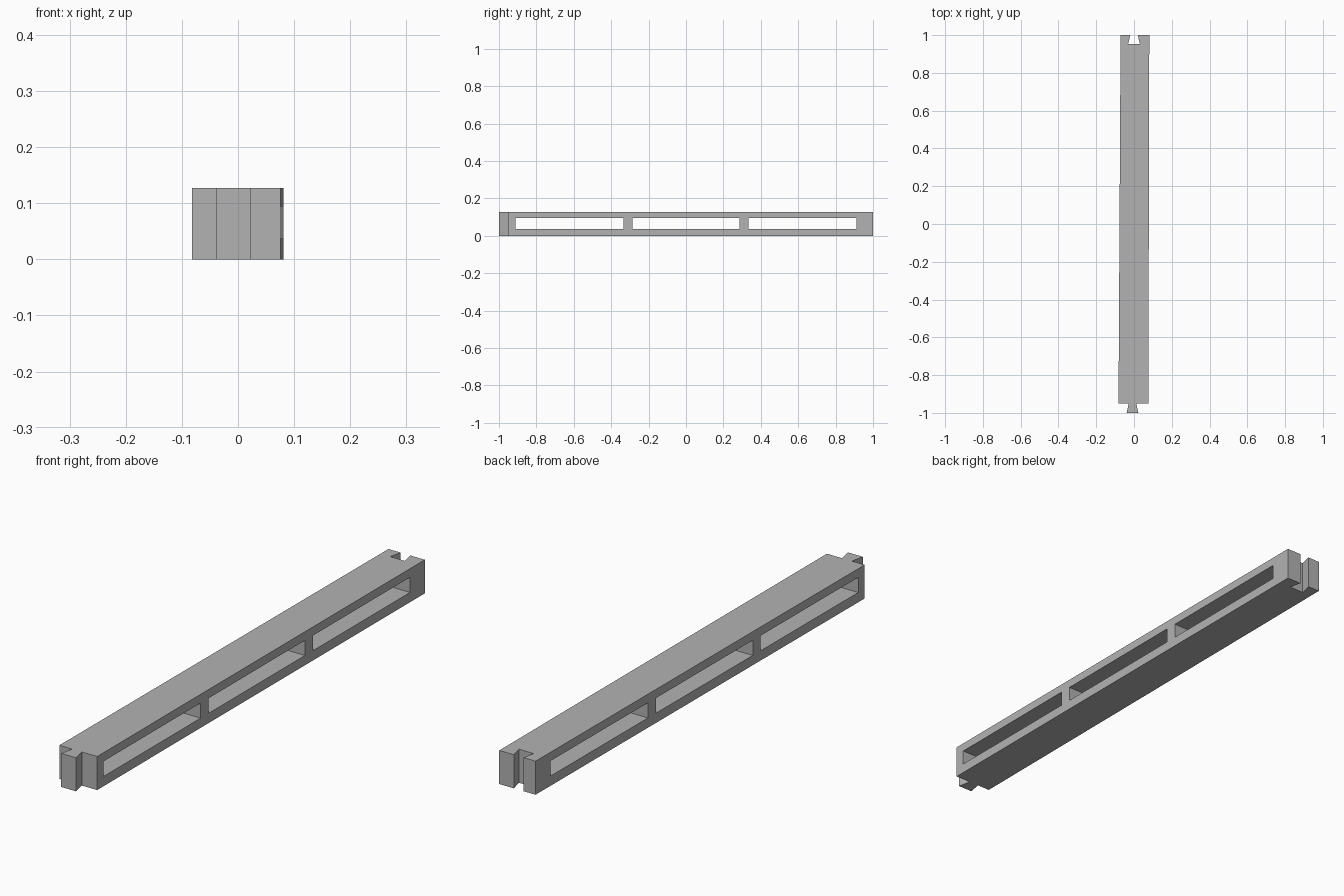
import bpy, bmesh

cube = bpy.data.objects.get("Cube")
if cube:
    bpy.data.objects.remove(cube, do_unlink=True)

HEIGHT = 0.127

grey = bpy.data.materials.new("plain_grey")
grey.use_nodes = True
grey.diffuse_color = (0.45, 0.45, 0.45, 1)
grey.node_tree.nodes["Principled BSDF"].inputs["Base Color"].default_value = grey.diffuse_color


def extrude_outline(name, points, z0, z1):
    """Make a closed prism from a plan outline."""
    bm = bmesh.new()
    base = bm.faces.new([bm.verts.new((x, y, z0)) for x, y in points])
    top = bmesh.ops.extrude_face_region(bm, geom=[base])["geom"]
    moved = [v for v in top if isinstance(v, bmesh.types.BMVert)]
    bmesh.ops.translate(bm, verts=moved, vec=(0, 0, z1 - z0))
    bmesh.ops.recalc_face_normals(bm, faces=bm.faces)
    mesh = bpy.data.meshes.new(name)
    bm.to_mesh(mesh)
    bm.free()
    mesh.materials.append(grey)
    obj = bpy.data.objects.new(name, mesh)
    bpy.context.collection.objects.link(obj)
    return obj


# Slightly tapered rail with a dovetail tab in front and a matching socket behind
front_tab = [(-0.028, -0.95), (-0.039, -1), (0.023, -1), (0.012, -0.95)]
back_socket = [(0.02, 1), (0.031, 0.953), (-0.031, 0.953), (-0.02, 1)]
outline = ([(-0.082, -0.95)] + front_tab + [(0.076, -0.95), (0.081, 1)]
           + back_socket + [(-0.071, 1)])
rail = extrude_outline("dovetail_rail", outline, 0, HEIGHT)

# Three windows running through the sides
for i, (y0, y1) in enumerate([(-0.912, -0.334), (-0.287, 0.287), (0.334, 0.912)]):
    cutter = extrude_outline(f"window_cutter_{i + 1}",
                             [(-0.2, y0), (0.2, y0), (0.2, y1), (-0.2, y1)], 0.037, 0.094)
    cutter.hide_render = True
    cutter.hide_set(True)
    cut = rail.modifiers.new(f"window_{i + 1}", 'BOOLEAN')
    cut.operation = 'DIFFERENCE'
    cut.solver = 'EXACT'
    cut.object = cutter
